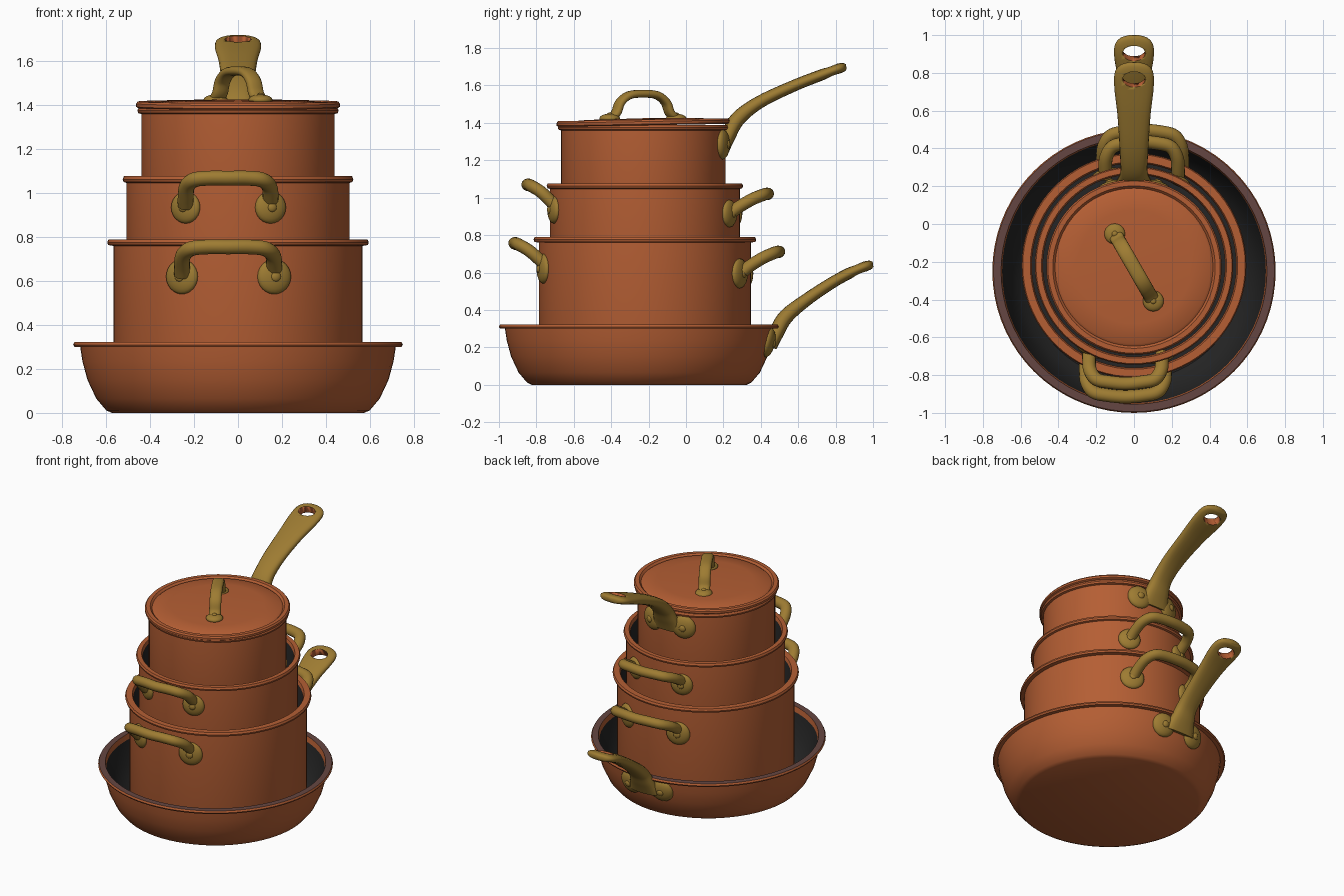
import bpy, bmesh, math
from mathutils import Vector, Matrix, Quaternion

if "Cube" in bpy.data.objects:
    bpy.data.objects.remove(bpy.data.objects["Cube"])


def material(name, rgb):
    m = bpy.data.materials.new(name)
    m.diffuse_color = (*rgb, 1)
    m.use_nodes = True
    m.node_tree.nodes["Principled BSDF"].inputs["Base Color"].default_value = m.diffuse_color
    return m


COPPER = material("copper", (0.46, 0.113, 0.034))
BRASS = material("brass", (0.34, 0.2, 0.032))
BLACK = material("black_lining", (0.018, 0.018, 0.018))
RIM = material("dark_rim", (0.13, 0.062, 0.054))


def finish(name, bm, mats, angle=35):
    bmesh.ops.recalc_face_normals(bm, faces=bm.faces)
    me = bpy.data.meshes.new(name)
    bm.to_mesh(me)
    bm.free()
    for m in mats:
        me.materials.append(m)
    ob = bpy.data.objects.new(name, me)
    bpy.context.collection.objects.link(ob)
    bpy.ops.object.select_all(action='DESELECT')
    ob.select_set(True)
    bpy.context.view_layer.objects.active = ob
    bpy.ops.object.shade_smooth_by_angle(angle=math.radians(angle))
    return ob


def lathe(name, profile, cy, seg=72):
    """Profile rows: radius, height, material of the strip that follows."""
    bm = bmesh.new()
    rings = []
    for r, z, _ in profile:
        if r == 0:
            rings.append([bm.verts.new((0, cy, z))] * seg)
        else:
            rings.append([bm.verts.new((r * math.cos(2 * math.pi * i / seg),
                                        cy + r * math.sin(2 * math.pi * i / seg), z)) for i in range(seg)])
    for (a, b), row in zip(zip(rings, rings[1:]), profile):
        for i in range(seg):
            j = (i + 1) % seg
            quad = list(dict.fromkeys((a[i], a[j], b[j], b[i])))
            bm.faces.new(quad).material_index = row[2]
    return finish(name, bm, [COPPER, BLACK, RIM])


def smooth_path(rows, n=6):
    out = []
    for i in range(len(rows) - 1):
        p = [rows[max(0, min(len(rows) - 1, i + k))] for k in (-1, 0, 1, 2)]
        for s in range(n):
            t = s / n
            out.append([0.5 * (2 * b + (c - a) * t + (2 * a - 5 * b + 4 * c - d) * t * t
                               + (3 * b - a - 3 * c + d) * t ** 3) for a, b, c, d in zip(*p)])
    return out + [list(rows[-1])]


def loft(name, rows, side, power=1.0, seg=16):
    """Rows: x, y, z, half width, half thickness; the frame is carried along the path."""
    rows = smooth_path(rows)
    pts = [Vector(r[:3]) for r in rows]
    bm = bmesh.new()
    rings = []
    a = Vector(side)
    for i, p in enumerate(pts):
        t = (pts[min(i + 1, len(pts) - 1)] - pts[max(i - 1, 0)]).normalized()
        a = (a - t * a.dot(t)).normalized()
        b = t.cross(a)
        ring = []
        for k in range(seg):
            c, s = math.cos(2 * math.pi * k / seg), math.sin(2 * math.pi * k / seg)
            c = math.copysign(abs(c) ** power, c)
            s = math.copysign(abs(s) ** power, s)
            ring.append(bm.verts.new(p + a * c * rows[i][3] + b * s * rows[i][4]))
        rings.append(ring)
    for q, r in zip(rings, rings[1:]):
        for k in range(seg):
            bm.faces.new((q[k], q[(k + 1) % seg], r[(k + 1) % seg], r[k]))
    bm.faces.new(rings[0])
    bm.faces.new(rings[-1])
    return finish(name, bm, [BRASS], 50)


def pad(name, centre, normal, w, h, depth):
    """Domed mounting plate with a rivet, facing along normal."""
    bm = bmesh.new()
    rot = Vector(normal).to_track_quat('Z', 'Y').to_matrix().to_4x4()
    base = Matrix.Translation(centre) @ rot
    bmesh.ops.create_uvsphere(bm, u_segments=24, v_segments=12, radius=1,
                              matrix=base @ Matrix.Diagonal((w, h, depth, 1)))
    bmesh.ops.create_uvsphere(bm, u_segments=12, v_segments=8, radius=1,
                              matrix=base @ Matrix.Translation((0, 0, depth * 0.85))
                              @ Matrix.Diagonal((w * .3, w * .3, depth * .4, 1)))
    return finish(name, bm, [BRASS], 60)


def pot(name, r, rim, z0, top, cy):
    lathe(name, [(0, z0, 0), (r - .03, z0, 0), (r - .008, z0 + .01, 0), (r, z0 + .035, 0), (r, top - .03, 0),
                 (rim - .004, top - .026, 0), (rim, top - .014, 0), (rim - .006, top, 0),
                 (r - .018, top, 0), (r - .026, top - .02, 1), (r - .026, z0 + .025, 1), (0, z0 + .025, 0)], cy)


# frying pan with black lining and dark rim
lathe("frying_pan", [(0, 0, 0), (.575, 0, 0), (.6, .012, 0), (.645, .065, 0), (.685, .15, 0), (.708, .235, 0),
                     (.718, .3, 0), (.744, .3, 0), (.75, .31, 0), (.744, .322, 2), (.704, .322, 0),
                     (.698, .285, 1), (.685, .225, 1), (.66, .15, 1), (.62, .07, 1), (.575, .03, 1),
                     (0, .028, 0)], -.25)

# stacked pots and the saucepan
pot("large_pot", .567, .595, .03, .79, -.22)
pot("medium_pot", .508, .525, .42, 1.077, -.22)
pot("saucepan", .44, .458, .85, 1.39, -.228)

# lid, slightly tilted
lid = lathe("lid", [(0, .038, 0), (.3, .034, 0), (.405, .026, 0), (.418, .017, 0), (.43, .03, 0), (.456, .03, 0),
                    (.464, .02, 0), (.464, .006, 0), (.455, 0, 0), (0, 0, 0)], 0)
lid.location = (0, -.228, 1.387)
lid.rotation_euler.x = math.radians(1)

# lid handle: arch along a diagonal with two feet
d = Vector((.5, -.87, 0)).normalized()
c = Vector((0, -.23, 0))
arch = [(-.2, 1.425), (-.165, 1.455), (-.14, 1.51), (-.085, 1.548), (0, 1.556),
        (.085, 1.548), (.14, 1.51), (.165, 1.455), (.2, 1.425)]
loft("lid_handle", [(*(c + d * s)[:2], z, .038, .021) for s, z in arch], (.87, .5, 0), .8)
for s in (-1, 1):
    pad("lid_handle_foot", (*(c + d * s * .205)[:2], 1.424), (0, 0, 1), .055, .055, .025)


# loop handles on the front and back of the two pots
def loop_handle(name, r, half, cx, reach, zpad, zbar, side, cy=-.22):
    def P(x, out, z):
        return (cx + x, cy + side * out, z, .036, .033)
    wall = math.sqrt(r * r - half * half)
    rise = zbar - zpad
    left = [(-half, wall, zpad + .01), (-half, wall + .035, zpad + rise * .35),
            (-half * .97, wall + (reach - wall) * .55, zpad + rise * .72),
            (-half * .8, wall + (reach - wall) * .85, zpad + rise * .94), (-half * .45, reach - .008, zbar)]
    path = left + [(0, reach, zbar)] + [(-x, o, z) for x, o, z in reversed(left)]
    loft(name, [P(*p) for p in path], (1, 0, 0))
    for s in (-1, 1):
        x = cx + s * half
        w = math.sqrt(r * r - x * x)
        pad(name + "_pad", (x, cy + side * w, zpad), (x, side * w, 0), half * .38, half * .38, .03)


loop_handle("large_pot_front_handle", .567, .21, -.045, .695, .62, .755, -1)
loop_handle("large_pot_back_handle", .567, .21, .045, .715, .595, .71, 1)
loop_handle("medium_pot_front_handle", .508, .193, -.045, .625, .935, 1.068, -1)
loop_handle("medium_pot_back_handle", .508, .193, .04, .655, .915, 1.02, 1)

# long handles: half width and half thickness along the length
SECTION = [(.11, .03), (.09, .04), (.072, .04), (.076, .034), (.088, .031), (.104, .03),
           (.102, .028), (.075, .024), (.025, .014)]


def long_handle(name, path, hole, tilt, cy, r, zpad, slope):
    ob = loft(name, [(0, y, z, w, t) for (y, z), (w, t) in zip(path, SECTION)], (1, 0, 0), .8, 20)
    # hanging hole with a copper inside
    bm = bmesh.new()
    bmesh.ops.create_cone(bm, cap_ends=True, segments=24, radius1=1, radius2=1, depth=.3,
                          matrix=Matrix.Translation((0, *hole)) @ Matrix.Rotation(math.radians(tilt), 4, 'X')
                          @ Matrix.Diagonal((.06, .043, 1, 1)))
    cutter = finish("hole_cutter", bm, [COPPER])
    cutter.hide_render = True
    mod = ob.modifiers.new("hole", 'BOOLEAN')
    mod.operation = 'DIFFERENCE'
    mod.solver = 'EXACT'
    mod.material_mode = 'TRANSFER'
    mod.object = cutter
    bpy.context.view_layer.objects.active = ob
    bpy.ops.object.modifier_apply(modifier=mod.name)
    bpy.data.objects.remove(cutter)
    # forked base plates
    for s in (-1, 1):
        x = s * .12
        w = math.sqrt(r * r - x * x)
        pad(name + "_pad", (x, cy + w, zpad), (x, w, slope), .08, .08, .034)


long_handle("saucepan_handle",
            [(.2, 1.25), (.225, 1.33), (.28, 1.425), (.4, 1.515), (.58, 1.6), (.72, 1.655), (.8, 1.685),
             (.84, 1.697), (.857, 1.7)], (.775, 1.675), 20, -.228, .44, 1.285, 0)
long_handle("frying_pan_handle",
            [(.455, .2), (.485, .28), (.535, .365), (.645, .455), (.78, .545), (.88, .6), (.945, .628),
             (.983, .64), (1.0, .643)], (.915, .615), 25, -.25, .7, .225, -.15)
